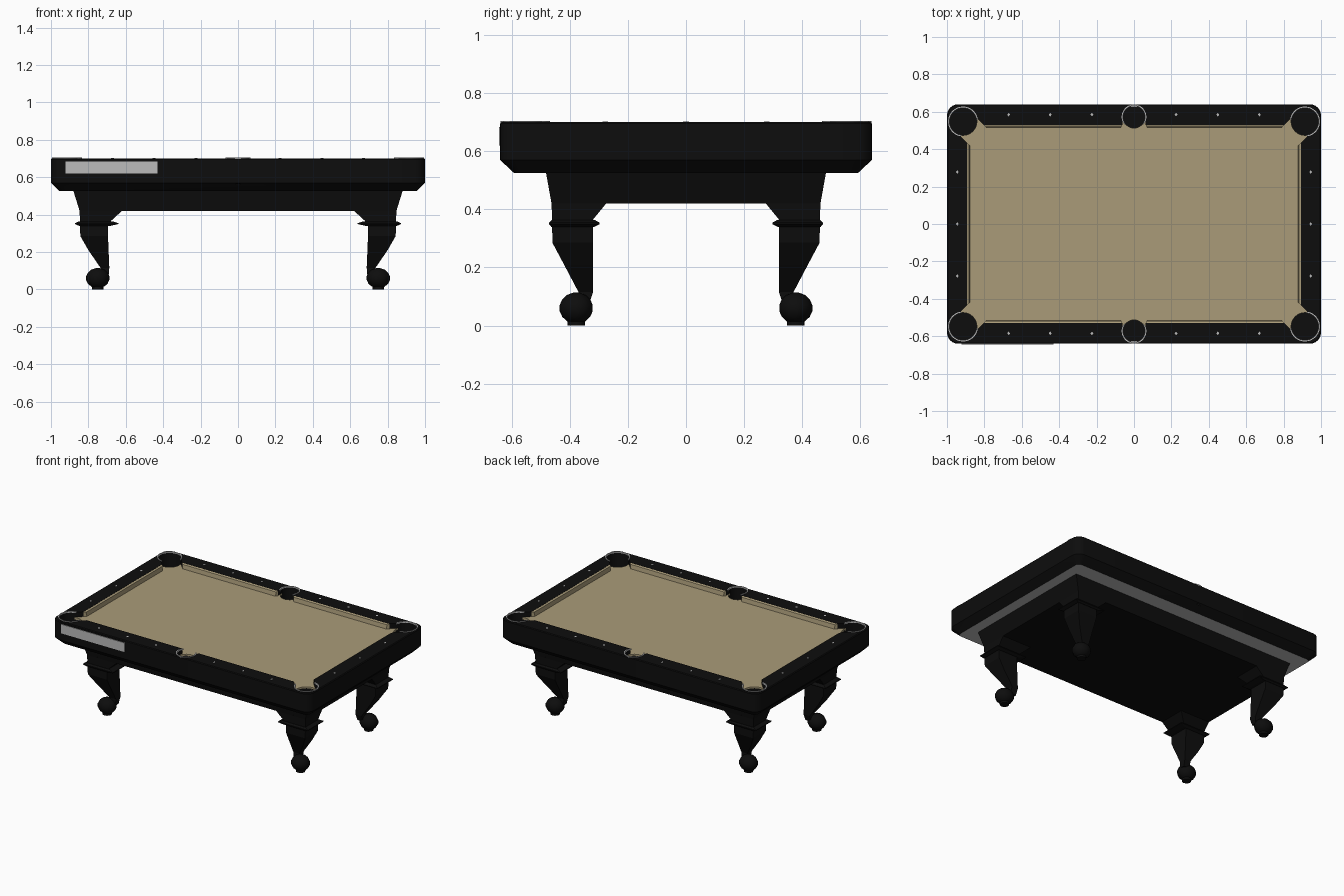
import bpy, bmesh, math
from mathutils import Vector

if "Cube" in bpy.data.objects:
    bpy.data.objects.remove(bpy.data.objects["Cube"])


def material(name, rgb):
    m = bpy.data.materials.new(name)
    m.diffuse_color = (*rgb, 1)
    m.use_nodes = True
    m.node_tree.nodes["Principled BSDF"].inputs["Base Color"].default_value = m.diffuse_color
    return m


BLACK = material("black wood", (0.004, 0.004, 0.004))
CLOTH = material("tan cloth", (0.40, 0.33, 0.19))
SILVER = material("silver grey", (0.5, 0.5, 0.5))


def build(name, lofts, mat, mirror=""):
    """Each loft is a list of matching cross-sections, skinned and capped."""
    bm = bmesh.new()
    for sections in lofts:
        rows = [[bm.verts.new(p) for p in s] for s in sections]
        for a, b in zip(rows, rows[1:]):
            for i in range(len(a)):
                j = (i + 1) % len(a)
                bm.faces.new((a[i], a[j], b[j], b[i]))
        bm.faces.new(rows[0])
        bm.faces.new(rows[-1])
    bmesh.ops.recalc_face_normals(bm, faces=bm.faces)
    me = bpy.data.meshes.new(name)
    bm.to_mesh(me)
    bm.free()
    me.materials.append(mat)
    ob = bpy.data.objects.new(name, me)
    bpy.context.collection.objects.link(ob)
    if mirror:
        m = ob.modifiers.new("mirror", 'MIRROR')
        m.use_axis = ("x" in mirror, "y" in mirror, False)
        m.use_mirror_merge = False
    return ob


def prism(outline, z0, z1):
    return [[(x, y, z) for x, y in outline] for z in (z0, z1)]


def rect(x0, x1, y0, y1, z):
    return [(x0, y0, z), (x1, y0, z), (x1, y1, z), (x0, y1, z)]


def round_rect(hx, hy, r, z, n=6):
    pts = []
    for k, (sx, sy) in enumerate(((1, 1), (-1, 1), (-1, -1), (1, -1))):
        for i in range(n + 1):
            a = math.pi / 2 * (k + i / n)
            pts.append((sx * (hx - r) + r * math.cos(a), sy * (hy - r) + r * math.sin(a), z))
    return pts


def circle(cx, cy, r, n=32):
    return [(cx + r * math.cos(2 * math.pi * i / n), cy + r * math.sin(2 * math.pi * i / n)) for i in range(n)]


def cut(ob, *cutters):
    for c in cutters:
        m = ob.modifiers.new("cut", 'BOOLEAN')
        m.operation, m.solver, m.object = 'DIFFERENCE', 'EXACT', c


def activate(ob):
    bpy.ops.object.select_all(action='DESELECT')
    ob.select_set(True)
    bpy.context.view_layer.objects.active = ob


def finish(ob, smooth=True):
    activate(ob)
    for m in list(ob.modifiers):
        bpy.ops.object.modifier_apply(modifier=m.name)
    if smooth:
        bpy.ops.object.shade_smooth_by_angle(angle=math.radians(32))


# pocket positions: (x, y, radius, direction of the mouth)
POCKETS = []
for sy in (1, -1):
    POCKETS.append((0, sy * 0.573, 0.06, -sy * math.pi / 2))
    for sx in (1, -1):
        POCKETS.append((sx * 0.914, sy * 0.548, 0.074, math.atan2(-sy, -sx)))

# outline of the playing bed including the pocket mouths
quarter = [(0.96, 0.502), (0.868, 0.594), (0.804, 0.53), (0.062, 0.53), (0.062, 0.573)]
q1 = [(0.893, 0.435)] + quarter
bed_outline = q1 + [(-x, y) for x, y in reversed(q1)]
bed_outline += [(-x, -y) for x, y in bed_outline]

# cutters
pocket_cutter = build("pocket_cutter", [prism(circle(x, y, r), 0.56, 0.8) for x, y, r, _ in POCKETS], BLACK)
recess_cutter = build("recess_cutter", [prism(bed_outline, 0.655, 0.8)], BLACK)
for c in (pocket_cutter, recess_cutter):
    c.hide_render = True
    c.hide_set(True)

# rail body with chamfered lower edge and grey underside
body = build("rail_body", [[round_rect(0.955, 0.592, 0.03, 0.525), round_rect(1, 0.64, 0.06, 0.57),
                            round_rect(1, 0.64, 0.06, 0.695), round_rect(0.995, 0.635, 0.055, 0.70)]], BLACK)
body.data.materials.append(SILVER)
for p in body.data.polygons:
    if p.normal.z < -0.95:
        p.material_index = 1
cut(body, recess_cutter, pocket_cutter)
finish(body)

# cloth bed
bed = build("cloth_bed", [prism(bed_outline, 0.65, 0.665)], CLOTH)
cut(bed, pocket_cutter)
finish(bed, False)

# cushions: (inward distance, height) profile
profile = [(0, 0.66), (0, 0.699), (0.011, 0.694), (0.016, 0.66)]
long_cushion = [[(0.062 + d * 0.5, 0.53 - d, z) for d, z in profile],
                [(0.804 - d, 0.53 - d, z) for d, z in profile]]
end_cushion = [[(0.893 - d, s * (0.435 - d), z) for d, z in profile] for s in (-1, 1)]
finish(build("long_cushions", [long_cushion], CLOTH, "xy"), False)
finish(build("end_cushions", [end_cushion], CLOTH, "x"), False)

# pocket rings, open towards the mouth
rings = []
for x, y, r, d in POCKETS:
    gap = math.radians(52)
    ring = []
    for i in range(33):
        a = d + gap + (2 * math.pi - 2 * gap) * i / 32
        ring.append([(x + q * math.cos(a), y + q * math.sin(a), z)
                     for q, z in ((r - 0.001, 0.696), (r + 0.006, 0.696), (r + 0.006, 0.704), (r - 0.001, 0.704))])
    rings.append(ring)
finish(build("pocket_rings", rings, SILVER))

# diamond sights on the rails
spots = [(s * x, t * 0.585) for x in (0.225, 0.448, 0.67) for s in (1, -1) for t in (1, -1)]
spots += [(s * 0.945, y) for s in (1, -1) for y in (-0.278, 0, 0.278)]
build("rail_sights", [prism([(x + 0.008, y), (x, y + 0.01), (x - 0.008, y), (x, y - 0.01)], 0.699, 0.702)
                      for x, y in spots], SILVER)

# front plate
build("front_plate", [[rect(-0.922, -0.43, -0.644, -0.639, z) for z in (0.62, 0.684)]], SILVER)

# apron
build("apron", [[rect(-0.88, 0.88, -0.482, 0.482, 0.526), rect(-0.847, 0.847, -0.463, 0.463, 0.42)]], BLACK)

# leg brackets, collars and tapered legs
finish(build("leg_brackets", [[rect(0.615, 0.848, 0.27, 0.464, 0.425), rect(0.62, 0.847, 0.275, 0.463, 0.42),
                               rect(0.68, 0.845, 0.32, 0.461, 0.365), rect(0.68, 0.845, 0.32, 0.461, 0.35)]],
             BLACK, "xy"), False)
finish(build("leg_collars", [[rect(0.67, 0.85, 0.315, 0.462, 0.364), rect(0.64, 0.872, 0.297, 0.472, 0.354),
                              rect(0.64, 0.872, 0.297, 0.472, 0.349), rect(0.68, 0.85, 0.315, 0.464, 0.34)]],
             BLACK, "xy"), False)
finish(build("legs", [[rect(0.695, 0.845, 0.32, 0.461, 0.35), rect(0.695, 0.843, 0.32, 0.46, 0.285),
                       rect(0.692, 0.80, 0.32, 0.42, 0.21), rect(0.688, 0.735, 0.32, 0.37, 0.115),
                       rect(0.692, 0.735, 0.335, 0.37, 0.07)]], BLACK, "xy"), False)

# ball feet on small pads
feet = [[(0.75 + 0.063 * math.sin(t) * math.cos(a), 0.378 + 0.058 * math.sin(t) * math.sin(a),
          0.06 - 0.054 * math.cos(t)) for a in [2 * math.pi * i / 12 for i in range(12)]]
        for t in [math.pi * (0.06 + 0.88 * k / 7) for k in range(8)]]
finish(build("ball_feet", [feet, prism(circle(0.75, 0.378, 0.03, 12), 0, 0.03)], BLACK, "xy"))
